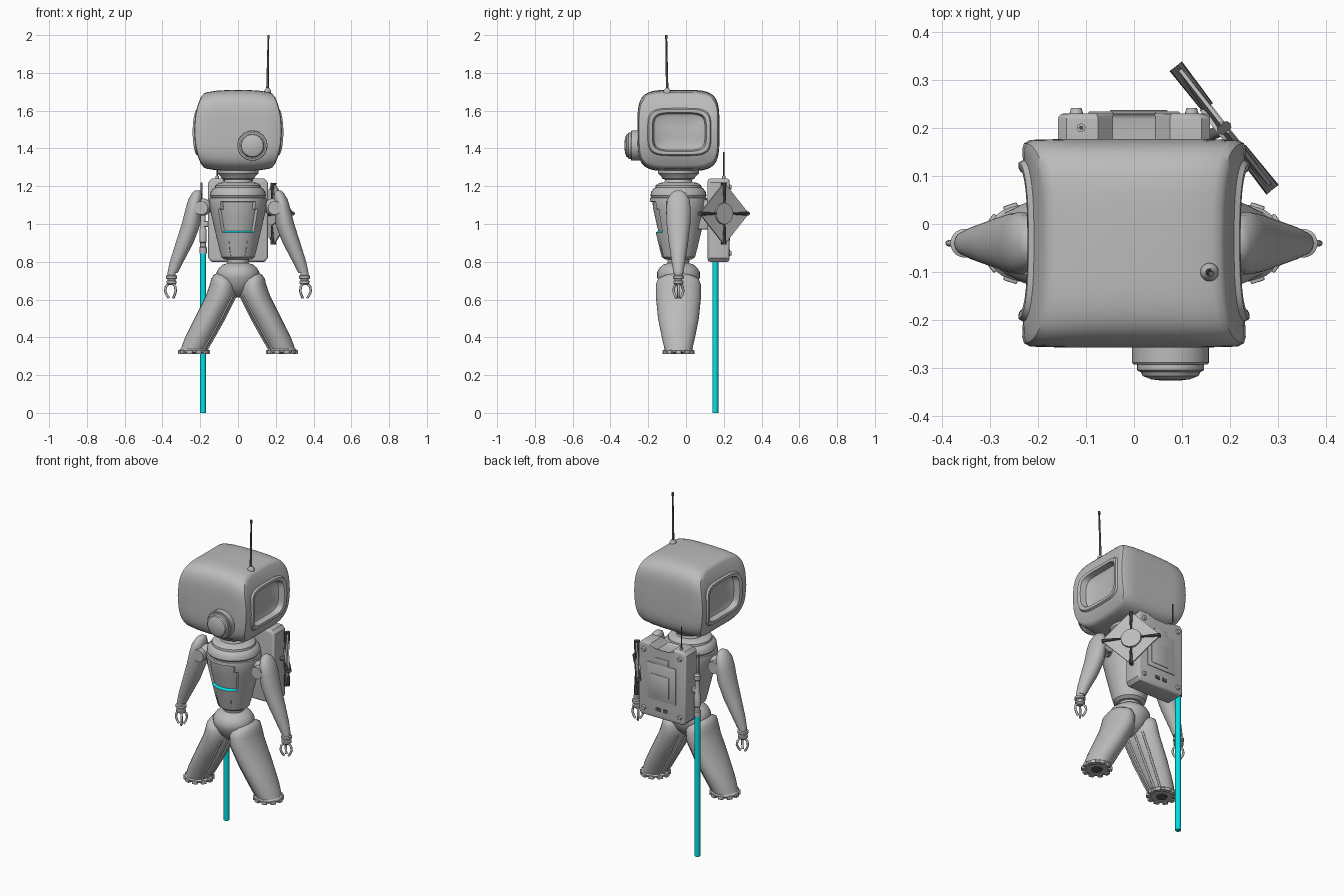
import bpy, bmesh, math
from math import sin, cos, pi
from mathutils import Vector, Matrix

if "Cube" in bpy.data.objects:
    bpy.data.objects.remove(bpy.data.objects["Cube"])


def material(name, rgb):
    m = bpy.data.materials.new(name)
    m.use_nodes = True
    m.diffuse_color = (*rgb, 1)
    m.node_tree.nodes["Principled BSDF"].inputs["Base Color"].default_value = (*rgb, 1)
    return m


GREY = material("body grey", (0.5, 0.5, 0.5))
CYAN = material("glow cyan", (0.0, 0.8, 0.85))
DARK = material("dark grey", (0.1, 0.1, 0.1))
CY = -0.04  # depth of the body axis


def finish(name, bm, mats=(GREY,), angle=35):
    bmesh.ops.recalc_face_normals(bm, faces=bm.faces)
    me = bpy.data.meshes.new(name)
    bm.to_mesh(me)
    bm.free()
    ob = bpy.data.objects.new(name, me)
    bpy.context.collection.objects.link(ob)
    for m in mats:
        me.materials.append(m)
    bpy.ops.object.select_all(action="DESELECT")
    ob.select_set(True)
    bpy.context.view_layer.objects.active = ob
    bpy.ops.object.shade_smooth_by_angle(angle=math.radians(angle))
    return ob


def loft(rings):
    """Skin a list of equal-length point rings, closing both ends."""
    bm = bmesh.new()
    vs = [[bm.verts.new(p) for p in r] for r in rings]
    n = len(vs[0])
    for a, b in zip(vs, vs[1:]):
        for i in range(n):
            bm.faces.new((a[i], a[(i + 1) % n], b[(i + 1) % n], b[i]))
    bm.faces.new(vs[0])
    bm.faces.new(vs[-1])
    return bm


def oval(cx, cy, z, rx, ry, n=32):
    return [Vector((cx + rx * cos(2 * pi * i / n), cy + ry * sin(2 * pi * i / n), z)) for i in range(n)]


def lathe(name, prof, x=0, y=CY, mat=GREY, n=32):
    return finish(name, loft([oval(x, y, z, r, r, n) for r, z in prof]), (mat,))


def rod(name, a, b, r, mat=GREY, r2=None, n=16):
    a, b = Vector(a), Vector(b)
    q = (b - a).to_track_quat("Z", "Y")
    rings = [[p + q @ v for v in oval(0, 0, 0, rr, rr, n)] for p, rr in ((a, r), (b, r2 or r))]
    return finish(name, loft(rings), (mat,))


def ball(name, c, r):
    bm = bmesh.new()
    bmesh.ops.create_uvsphere(bm, u_segments=24, v_segments=14, radius=r, matrix=Matrix.Translation(c))
    return finish(name, bm)


def box(name, c, size, mat=GREY, bevel=0.0, rot=None):
    bm = bmesh.new()
    m = Matrix.Translation(c) @ (rot or Matrix()) @ Matrix.Diagonal((*size, 1))
    bmesh.ops.create_cube(bm, size=1, matrix=m)
    if bevel:
        bmesh.ops.bevel(bm, geom=bm.edges[:], offset=bevel, segments=2, affect="EDGES", profile=0.5)
    return finish(name, bm, (mat,))


def tube(name, pts, r, mat=GREY):
    cu = bpy.data.curves.new(name, "CURVE")
    cu.dimensions = "3D"
    cu.bevel_depth, cu.bevel_resolution, cu.use_fill_caps = r, 2, True
    sp = cu.splines.new("POLY")
    sp.points.add(len(pts) - 1)
    for p, co in zip(sp.points, pts):
        p.co = (*co, 1)
    cu.materials.append(mat)
    ob = bpy.data.objects.new(name, cu)
    bpy.context.collection.objects.link(ob)


# Head: rounded shell lofted sideways, with a framed, sunken screen on each end
def head_ring(s, off, hy, hz, cy=CY, cz=1.495, n=64):
    ring = []
    for i in range(n):
        c, d = cos(2 * pi * i / n), sin(2 * pi * i / n)
        y = hy * math.copysign(abs(c) ** 0.45, c)
        z = hz * math.copysign(abs(d) ** 0.45, d)
        w = 0.226 - 0.045 * (z / 0.21) ** 2 + 0.01 * (y / 0.2) ** 2 + off
        ring.append(Vector((s * w, cy + y, cz + z)))
    return ring


screen = [(-0.045, 0.05, 0.03), (-0.04, 0.115, 0.078), (-0.03, 0.135, 0.096), (0.004, 0.143, 0.103),
          (0.008, 0.15, 0.11), (0.008, 0.162, 0.12), (-0.002, 0.168, 0.126)]
shell = [(-0.003, 0.195, 0.185), (-0.008, 0.208, 0.197), (-0.022, 0.215, 0.203)]
half = [(o, a, b, -0.035, 1.487) for o, a, b in screen] + [(o, a, b, CY, 1.495) for o, a, b in shell]
middle = [head_ring(t, 0, 0.217, 0.215 - 0.01 * t * t) for t in (-0.6, -0.3, 0, 0.3, 0.6)]
finish("head", loft([head_ring(-1, *h) for h in half] + middle + [head_ring(1, *h) for h in reversed(half)]))

# Forehead lens and aerial
lens_rings = [(0.08, -0.235), (0.08, -0.288), (0.077, -0.292), (0.07, -0.292), (0.07, -0.304),
              (0.062, -0.308), (0.058, -0.316), (0.04, -0.323), (0.015, -0.326)]
finish("lens", loft([[Vector((v.x, y, v.y)) for v in oval(0.076, 1.415, 0, r, r)] for r, y in lens_rings]))
lathe("aerial_base", [(0.019, 1.67), (0.019, 1.705), (0.012, 1.715), (0.008, 1.72)], 0.157, -0.1)
rod("aerial", (0.156, -0.1, 1.71), (0.161, -0.104, 2.0), 0.007, DARK, 0.004)
rod("aerial_tip", (0.161, -0.104, 1.98), (0.161, -0.104, 2.0), 0.006, DARK)

# Torso with a sunken chest panel and a glowing lower sill
body = [(0.07, 0.812), (0.088, 0.825), (0.1, 0.87), (0.114, 0.93), (0.12, 0.955), (0.137, 1.03),
        (0.148, 1.08), (0.152, 1.12), (0.15, 1.138), (0.14, 1.142)]
bm = loft([oval(0, CY, z, r, r, 48) for r, z in body])
front = [f for f in bm.faces if 0.95 < f.calc_center_median().z < 1.121
         and abs(f.calc_center_median().x) < 0.095 and f.calc_center_median().y < CY]
bmesh.ops.recalc_face_normals(bm, faces=bm.faces)
walls = bmesh.ops.inset_region(bm, faces=front, thickness=0.006, depth=-0.014, use_even_offset=True)["faces"]
for f in walls:
    if f.normal.z > 0.5 and f.calc_center_median().z < 0.97:
        f.material_index = 1
finish("torso", bm, (GREY, CYAN))
lathe("collar", [(0.14, 1.135), (0.148, 1.15), (0.145, 1.17), (0.13, 1.19), (0.122, 1.193), (0.12, 1.205),
                 (0.1, 1.218), (0.075, 1.22), (0.07, 1.235), (0.085, 1.24), (0.09, 1.25), (0.108, 1.268), (0.11, 1.3)])
for s in (-1, 1):
    tube("chest_seam", [(s * 0.05, CY - 0.104, 0.95), (s * 0.045, CY - 0.09, 0.87), (s * 0.038, CY - 0.08, 0.825)], 0.002)

# Waist and pelvis
ball("waist_ball", (0, CY, 0.805), 0.058)
lathe("pelvis", [(0.05, 0.795), (0.08, 0.785), (0.1, 0.768), (0.113, 0.745), (0.113, 0.715), (0.085, 0.66),
                 (0.045, 0.622), (0.01, 0.61)])

# Limb sections: height, centre x, half width, half depth
leg = [(0.738, 0.098, 0.015, 0.03), (0.73, 0.093, 0.036, 0.07), (0.71, 0.085, 0.057, 0.107), (0.68, 0.08, 0.069, 0.119),
       (0.62, 0.09, 0.08, 0.12), (0.5, 0.15, 0.08, 0.108), (0.4, 0.203, 0.077, 0.088), (0.335, 0.234, 0.07, 0.073)]
arm = [(1.178, 0.215, 0.012, 0.015), (1.165, 0.217, 0.025, 0.038), (1.13, 0.227, 0.036, 0.058), (1.08, 0.235, 0.043, 0.065),
       (1.0, 0.248, 0.05, 0.063), (0.9, 0.283, 0.047, 0.051), (0.8, 0.325, 0.036, 0.036), (0.74, 0.347, 0.027, 0.026)]
for s, side in ((1, "left"), (-1, "right")):
    finish(side + "_leg", loft([oval(s * x, CY, z, rx, ry) for z, x, rx, ry in leg]), angle=60)
    finish(side + "_arm", loft([oval(s * x, CY, z, rx, ry) for z, x, rx, ry in arm]), angle=60)
    # inner calf pistons
    for a in (-0.7, -0.25, 0.25, 0.7):
        tube(side + "_calf_piston", [(s * (x - rx * cos(a)), CY + ry * sin(a), z) for z, x, rx, ry in leg[4:]], 0.006)
    # toothed ankle flange
    fx = s * 0.232
    lathe(side + "_ankle", [(0.06, 0.318), (0.076, 0.32), (0.08, 0.33), (0.07, 0.342)], fx)
    for i in range(10):
        a = 2 * pi * i / 10
        box(side + "_ankle_tooth", (fx + 0.072 * cos(a), CY + 0.072 * sin(a), 0.322), (0.026, 0.03, 0.02),
            GREY, 0.003, Matrix.Rotation(a, 4, "Z"))
    rod(side + "_ankle_core", (fx, CY, 0.312), (fx, CY, 0.33), 0.03, DARK)
    # shoulder
    ball(side + "_shoulder", (s * 0.185, CY, 1.09), 0.045)
    rod(side + "_shoulder_axle", (s * 0.12, CY, 1.09), (s * 0.2, CY, 1.09), 0.03)
    rod(side + "_shoulder_cap", (s * 0.195, CY - 0.065, 1.085), (s * 0.195, CY + 0.06, 1.085), 0.036)
    # wrist and claw
    hx = s * 0.352
    lathe(side + "_wrist", [(0.022, 0.745), (0.022, 0.73), (0.03, 0.726), (0.03, 0.712), (0.02, 0.708), (0.02, 0.702),
                            (0.027, 0.698), (0.027, 0.686), (0.015, 0.676)], hx, n=20)
    for a in (0, 2.3, 4.0):
        dx, dy = s * cos(a), sin(a)
        tube(side + "_claw", [(hx + dx * r, CY + dy * r, z) for r, z in
                              ((0.012, 0.685), (0.03, 0.668), (0.034, 0.645), (0.026, 0.625), (0.014, 0.608))], 0.0065)

# Backpack: outline with a notched top, extruded and bevelled
outline = [(-0.14, 0.8), (0.14, 0.8), (0.158, 0.82), (0.158, 1.22), (0.14, 1.24), (0.075, 1.24),
           (0.045, 1.205), (-0.045, 1.205), (-0.075, 1.24), (-0.14, 1.24), (-0.158, 1.22), (-0.158, 0.82)]
bm = loft([[Vector((x, y, z)) for x, z in outline] for y in (0.115, 0.23)])
caps = [e for e in bm.edges if abs(e.verts[0].co.y - e.verts[1].co.y) < 0.001]
bmesh.ops.bevel(bm, geom=caps, offset=0.012, segments=3, affect="EDGES", profile=0.5)
finish("backpack", bm)
for x in (-0.12, 0.12):
    for z in (0.845, 1.195):
        rod("backpack_screw", (x, 0.22, z), (x, 0.241, z), 0.017, GREY, 0.011)
    box("backpack_slot", (x * 0.2, 0.231, 0.855), (0.03, 0.006, 0.02), DARK)
box("backpack_panel", (0, 0.23, 1.02), (0.19, 0.008, 0.22), GREY, 0.003)
box("backpack_panel_tab", (0, 0.23, 1.145), (0.09, 0.008, 0.04), GREY, 0.003)
box("backpack_hatch", (0.01, 0.234, 1.0), (0.12, 0.006, 0.13), GREY, 0.002)
box("back_mount", (0, 0.1, 1.05), (0.14, 0.08, 0.16), GREY, 0.01)
rod("radio_aerial_base", (-0.11, 0.2, 1.23), (-0.11, 0.2, 1.255), 0.009)
rod("radio_aerial", (-0.11, 0.2, 1.25), (-0.11, 0.2, 1.38), 0.004, DARK)

# Glowing blade hung from the backpack
BX, BY = -0.185, 0.155
rod("blade", (BX, BY, 0), (BX, BY, 0.86), 0.016, CYAN)
lathe("blade_handle", [(0.02, 0.845), (0.02, 0.875), (0.015, 0.88), (0.015, 0.9), (0.019, 0.905), (0.019, 0.97),
                       (0.014, 0.98), (0.014, 1.06), (0.018, 1.065), (0.018, 1.09), (0.01, 1.1)], BX, BY, n=20)
rod("handle_aerial", (-0.193, BY, 1.09), (-0.193, BY, 1.22), 0.005)
box("handle_clip", (-0.168, BY, 1.0), (0.03, 0.03, 0.03), GREY, 0.003)

# Dish: shallow diamond with a round hub and corner spokes
place = Matrix.Translation((0.188, 0.2, 1.055)) @ Matrix.Rotation(math.atan2(0.617, 0.787), 4, "Z") @ Matrix.Rotation(pi / 2, 4, "Y")


def diamond(r, h):
    pts = []
    for k in range(4):
        a, b = k * pi / 2, (k + 1) * pi / 2
        for t in (0.08, 0.92):
            pts.append(place @ Vector((r * ((1 - t) * cos(a) + t * cos(b)), r * ((1 - t) * sin(a) + t * sin(b)), h)))
    return pts


finish("dish", loft([diamond(r, h) for r, h in ((0.05, -0.012), (0.165, -0.002), (0.165, 0.006), (0.05, -0.004))]))
rod("dish_hub", place @ Vector((0, 0, -0.018)), place @ Vector((0, 0, 0.008)), 0.06, GREY, 0.056, 28)
for k in range(4):
    d = Vector((cos(k * pi / 2), sin(k * pi / 2), 0))
    for h in (0.008, -0.01):
        rod("dish_spoke", place @ (d * 0.055 + Vector((0, 0, h))), place @ (d * 0.163 + Vector((0, 0, h * 0.6))), 0.005, DARK, 0.011, 8)
rod("dish_arm", (0.14, 0.178, 1.055), place @ Vector((0, 0, -0.01)), 0.012, DARK)
